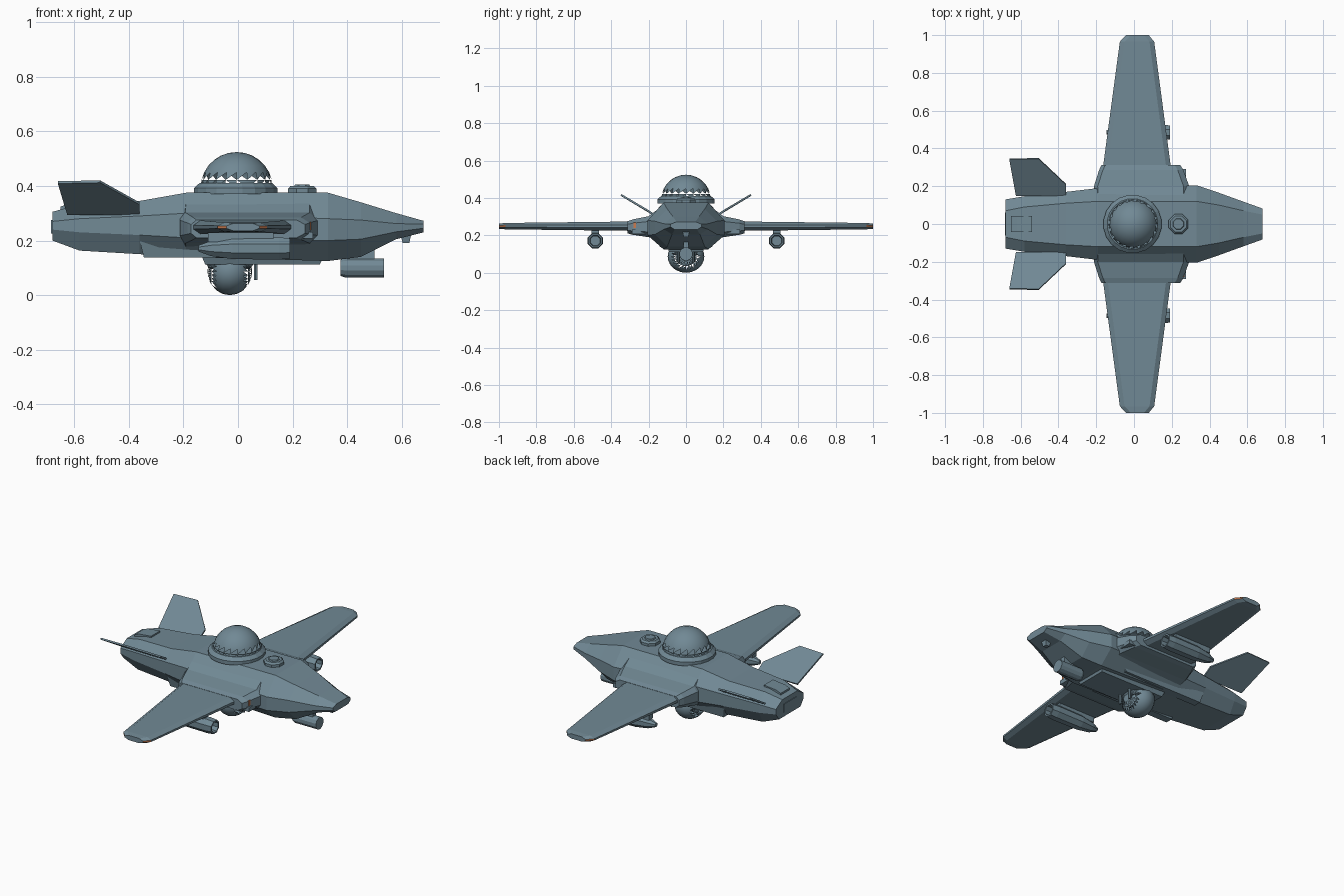
import bpy, bmesh, math
from mathutils import Matrix, Vector

if "Cube" in bpy.data.objects:
    bpy.data.objects.remove(bpy.data.objects["Cube"])


def material(name, col):
    m = bpy.data.materials.new(name)
    m.diffuse_color = (*col, 1)
    m.use_nodes = True
    m.node_tree.nodes["Principled BSDF"].inputs["Base Color"].default_value = m.diffuse_color
    return m


SLATE = material("slate_blue", (0.165, 0.25, 0.30))
ORANGE = material("signal_orange", (0.60, 0.20, 0.08))


def finish(name, bm, mats=(SLATE,), smooth=False, normals=True):
    if normals:
        bmesh.ops.recalc_face_normals(bm, faces=bm.faces)
    me = bpy.data.meshes.new(name)
    bm.to_mesh(me)
    bm.free()
    for m in mats:
        me.materials.append(m)
    for p in me.polygons:
        p.use_smooth = smooth
    ob = bpy.data.objects.new(name, me)
    bpy.context.collection.objects.link(ob)
    return ob


def loft(name, rings, mats=(SLATE,), paint=None):
    """Skin closed rings of 3D points and cap both ends."""
    bm = bmesh.new()
    vs = [[bm.verts.new(p) for p in r] for r in rings]
    n = len(rings[0])
    for a, b in zip(vs, vs[1:]):
        for i in range(n):
            bm.faces.new((a[i], a[(i + 1) % n], b[(i + 1) % n], b[i]))
    bm.faces.new(vs[0])
    bm.faces.new(vs[-1])
    if paint:
        for f in bm.faces:
            f.material_index = paint(f.calc_center_median())
    return finish(name, bm, mats)


def box(name, x, y, z, mat=SLATE, taper=0.0):
    """Box from ranges; taper shrinks the lower end in x and y."""
    def ring(h, t):
        return [(x[0] + t, y[0] + t, h), (x[1] - t, y[0] + t, h), (x[1] - t, y[1] - t, h), (x[0] + t, y[1] - t, h)]
    return loft(name, [ring(z[0], taper), ring(z[1], 0)], (mat,))


def tube(name, stations, y, z, n=8, axis='x'):
    """Round loft from (position, radius) stations; x axis or z axis."""
    rings = []
    for p, r in stations:
        c = [((i + .5) * math.tau / n) for i in range(n)]
        if axis == 'x':
            rings.append([(p, y + r * math.cos(a), z + r * math.sin(a)) for a in c])
        else:
            rings.append([(z + r * math.cos(a), y + r * math.sin(a), p) for a in c])
    return loft(name, rings)


# Fuselage: x, half widths (top, middle, bottom), heights (top, upper, lower, bottom)
stations = [
    (-.68, .07, .13, .10, .305, .27, .24, .20),
    (-.58, .09, .147, .11, .333, .28, .23, .163),
    (-.36, .11, .17, .12, .345, .29, .22, .15),
    (-.19, .12, .19, .12, .375, .30, .21, .14),
    (.33, .12, .205, .12, .375, .28, .20, .125),
    (.45, .10, .165, .10, .34, .275, .205, .14),
    (.58, .07, .118, .075, .30, .262, .232, .205),
    (.68, .05, .082, .06, .272, .26, .245, .23),
]
rings = []
for x, wt, wm, wb, zt, zu, zl, zb in stations:
    half = [(wt, zt), (wm, zu), (wm, zl), (wb, zb)]
    rings.append([(x, y, z) for y, z in half] + [(x, -y, z) for y, z in reversed(half)])
loft("fuselage", rings)

# Belly and nose details
box("belly_keel", (-.14, .32), (-.11, .11), (.112, .16), taper=.02)
box("nose_sensor", (.595, .635), (-.02, .02), (.19, .225), taper=.008)
tube("chin_pod", [(.375, .03), (.39, .036), (.535, .036)], 0, .10, 12)
box("chin_pod_mount", (.40, .50), (-.014, .014), (.12, .18))
tube("turret_collar", [(.095, .075), (.13, .10)], 0, -.03, 16, 'z')

# Top hatch and rear hatch
tube("top_hatch_rim", [(.37, .056), (.39, .056), (.40, .046)], 0, .235, 8, 'z')
tube("top_hatch_lid", [(.395, .034), (.406, .028)], 0, .235, 8, 'z')
loft("rear_hatch", [[(-.65, y, .312), (-.65, y, .324), (-.62, y, .336), (-.54, y, .344), (-.54, y, .33)] for y in (-.042, .042)])
box("tail_port", (-.684, -.67), (-.06, .06), (.225, .275))

# Parts that occur on both sides
for s, side in ((1, "left"), (-1, "right")):
    # Wing root fairing
    def root(y, x0, x1, z0, z1):
        c = (z1 - z0) * .25
        return [(x0, s * y, z0 + c), (x0, s * y, z1 - c), (x0 + .02, s * y, z1), (x1 - .03, s * y, z1),
                (x1, s * y, z1 - c), (x1, s * y, z0 + c), (x1 - .03, s * y, z0), (x0 + .02, s * y, z0)]
    loft(side + "_wing_root", [root(.11, -.21, .29, .165, .37), root(.20, -.212, .292, .19, .302),
                               root(.285, -.185, .262, .203, .285), root(.312, -.172, .245, .21, .275)])

    # Tapered wing with coloured tip corners
    def foil(y, x0, x1, t):
        z, e = .249, .025
        return [(x0, s * y, z - t * .3), (x0, s * y, z + t * .3), (x0 + e, s * y, z + t), (x1 - e, s * y, z + t),
                (x1, s * y, z + t * .3), (x1, s * y, z - t * .3), (x1 - e, s * y, z - t), (x0 + e, s * y, z - t)]
    loft(side + "_wing", [foil(.28, -.167, .198, .025), foil(.965, -.075, .107, .017), foil(1, -.042, .078, .014)],
         (SLATE, ORANGE),
         lambda c: int(abs(c.y) > .97 and abs(c.x - .016) > .065 and abs(c.z - .249) < .006))

    # Intake at the wing root
    if s < 0:
        box("intake_light", (.245, .268), (-.28, -.215), (.238, .268), ORANGE)
    box(side + "_intake_lip", (.22, .275), sorted((s * .21, s * .29)), (.208, .232))

    # Engine pod below the wing with an open front
    tube(side + "_pod", [(-.145, .012), (-.10, .03), (-.02, .042), (.15, .044), (.19, .040), (.19, .031), (.11, .028)],
         s * .485, .171)
    box(side + "_pod_pylon", (-.11, .13), sorted((s * .465, s * .505)), (.195, .235))

    # Sloping tail fin
    pts = [(-.66, .343, .413), (-.505, .347, .416), (-.36, .21, .335), (-.36, .15, .297), (-.625, .15, .297)]
    off = Vector((0, -.53 * .005, .85 * .005))
    loft(side + "_tail_fin", [[(p[0], s * (p[1] + k * off.y), p[2] + k * off.z) for p in pts] for k in (-1, 1)])

    # Belly sponson and turret gun
    box(side + "_belly_sponson", (-.36, .19), sorted((s * .08, s * .155)), (.138, .20), taper=.015)
    tube(side + "_turret_gun", [(.055, .007), (.15, .007)], s * .04, .065, 6, 'z')


def broken_sphere(name, segs, rows, matrix, keep, gap):
    """Sphere whose faces in the gap zone alternate into spikes."""
    bm = bmesh.new()
    bmesh.ops.create_uvsphere(bm, u_segments=segs, v_segments=rows, radius=1)
    bmesh.ops.delete(bm, geom=[f for f in bm.faces if not keep(f.calc_center_median())], context='FACES')
    zone = [f for f in bm.faces if gap(f.calc_center_median())]
    tris = bmesh.ops.triangulate(bm, faces=zone)['faces']
    # keep the triangles with two vertices on the solid side
    drop = []
    for f in tris:
        zs = sorted(abs(v.co.z - matrix_bias) for v in f.verts)
        if zs[1] - zs[0] > zs[2] - zs[1]:
            drop.append(f)
    bmesh.ops.delete(bm, geom=drop, context='FACES')
    bmesh.ops.transform(bm, matrix=matrix, verts=bm.verts)
    return finish(name, bm, smooth=True, normals=False)


# Canopy dome with its base ring
matrix_bias = 1.0
broken_sphere("canopy_dome", 20, 14, Matrix.Translation((-.005, 0, .393)) @ Matrix.Diagonal((.132, .132, .131, 1)),
              lambda c: c.z > .05, lambda c: c.z < .42)
tube("canopy_ring", [(.37, .155), (.392, .155), (.41, .135)], 0, -.008, 20, 'z')

# Ball turret: solid middle band, slotted sides
matrix_bias = 0.0
broken_sphere("ball_turret", 24, 10,
              Matrix.Translation((-.03, 0, .087)) @ Matrix.Diagonal((.082, .098, .087, 1)) @ Matrix.Rotation(math.pi / 2, 4, 'Y'),
              lambda c: True, lambda c: .55 < abs(c.z) < .9)
tube("turret_core", [(-.075, .05), (.02, .05)], 0, .09, 12)
